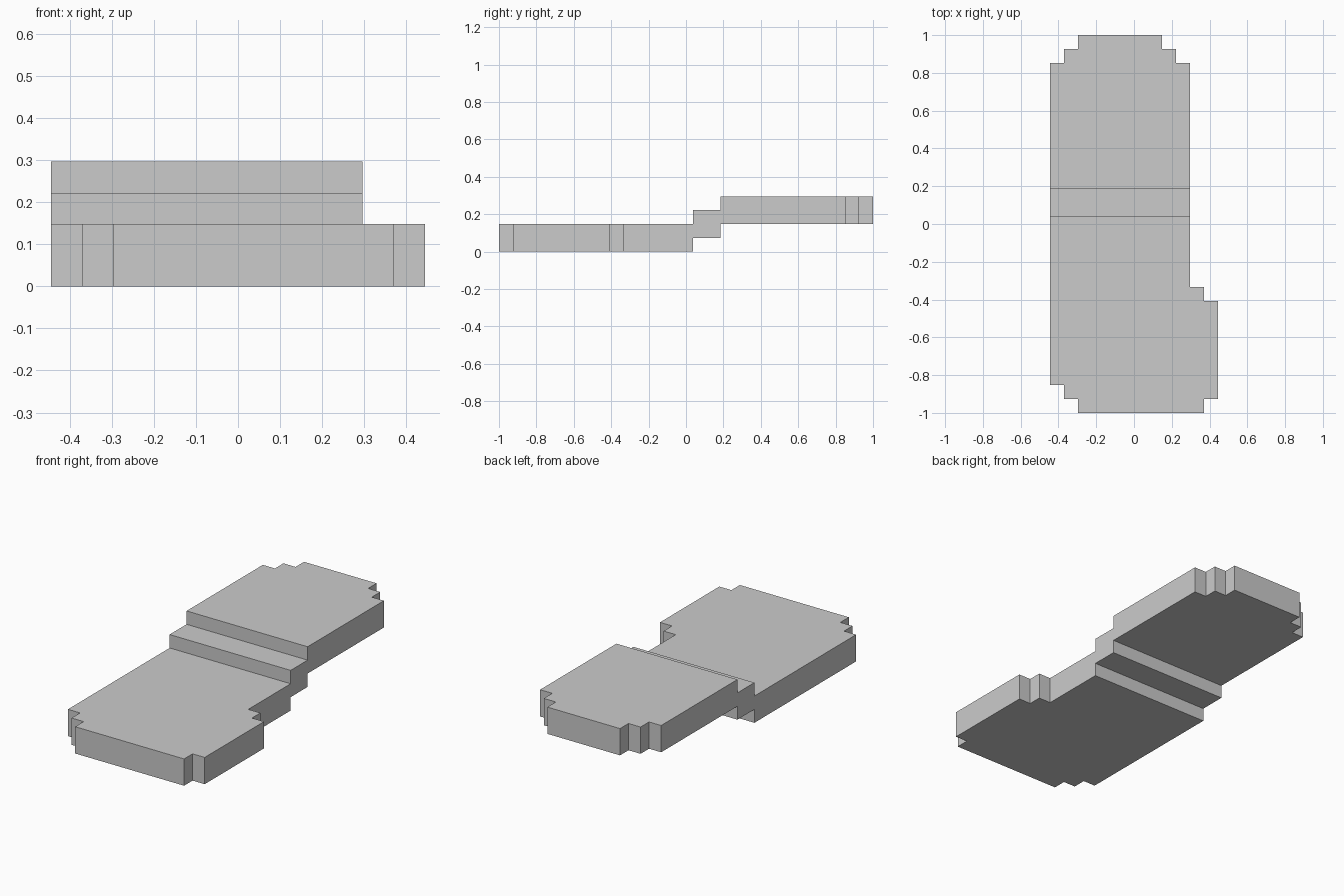
import bpy, bmesh

if "Cube" in bpy.data.objects:
    bpy.data.objects.remove(bpy.data.objects["Cube"])

U = 2 / 27  # one grid cell of the blocky model


def prism(name, points, direction):
    """Extrude a closed 3D polygon (in grid cells) along a direction."""
    bm = bmesh.new()
    face = bm.faces.new([bm.verts.new([c * U for c in p]) for p in points])
    ext = bmesh.ops.extrude_face_region(bm, geom=[face])
    verts = [v for v in ext["geom"] if isinstance(v, bmesh.types.BMVert)]
    bmesh.ops.translate(bm, verts=verts, vec=[c * U for c in direction])
    bmesh.ops.recalc_face_normals(bm, faces=bm.faces)
    mesh = bpy.data.meshes.new(name)
    bm.to_mesh(mesh)
    bm.free()
    obj = bpy.data.objects.new(name, mesh)
    bpy.context.collection.objects.link(obj)
    return obj


# Plan outline: stepped corners, with a wider bulge at the front right
outline = [(-4, -13.5), (5, -13.5), (5, -12.5), (6, -12.5), (6, -5.5),
           (5, -5.5), (5, -4.5), (4, -4.5), (4, 11.5), (3, 11.5),
           (3, 12.5), (2, 12.5), (2, 13.5), (-4, 13.5), (-4, 12.5),
           (-5, 12.5), (-5, 11.5), (-6, 11.5), (-6, -11.5),
           (-5, -11.5), (-5, -12.5), (-4, -12.5)]
slab = prism("stepped_slab", [(x, y, -1) for x, y in outline], (0, 0, 6))

# Side profile: two-cell-thick plate rising in two steps toward the back
lower = [(-15, 0), (0.5, 0), (0.5, 1), (2.5, 1), (2.5, 2), (15, 2)]
upper = [(y, z + 2) for y, z in reversed(lower)]
profile = prism("profile_cutter", [(-8, y, z) for y, z in lower + upper], (16, 0, 0))
profile.hide_render = True

# Keep only the volume shared by the plan and the side profile
mod = slab.modifiers.new("profile", 'BOOLEAN')
mod.operation = 'INTERSECT'
mod.solver = 'EXACT'
mod.object = profile
bpy.context.view_layer.objects.active = slab
slab.select_set(True)
bpy.ops.object.modifier_apply(modifier=mod.name)
bpy.data.objects.remove(profile)
